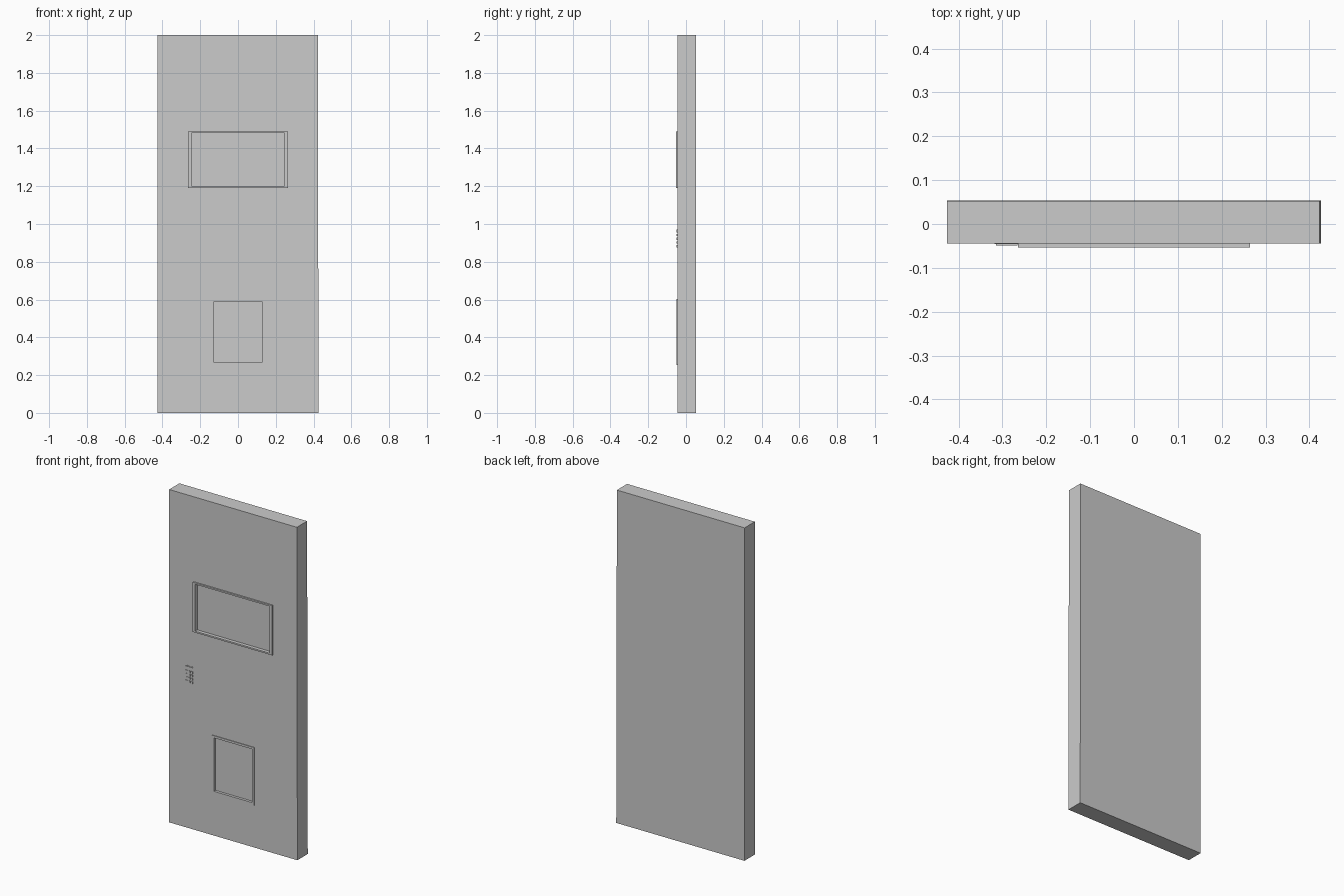
import bpy, bmesh

if "Cube" in bpy.data.objects:
    bpy.data.objects.remove(bpy.data.objects["Cube"])

FRONT, BACK, HALF_W, HEIGHT = -0.045, 0.054, 0.426, 2.0


def make_object(name, bm):
    bmesh.ops.recalc_face_normals(bm, faces=bm.faces)
    mesh = bpy.data.meshes.new(name)
    bm.to_mesh(mesh)
    bm.free()
    obj = bpy.data.objects.new(name, mesh)
    bpy.context.collection.objects.link(obj)
    return obj


def box(name, x0, x1, y0, y1, z0, z1):
    bm = bmesh.new()
    bmesh.ops.create_cube(bm, size=1)
    for v in bm.verts:
        v.co = (x1 if v.co.x > 0 else x0,
                y1 if v.co.y > 0 else y0,
                z1 if v.co.z > 0 else z0)
    return make_object(name, bm)


def frame(name, outer, inner, y_front):
    """Rectangular ring standing proud of the door face."""
    bm = bmesh.new()

    def ring(rect, y):
        x0, x1, z0, z1 = rect
        return [bm.verts.new((x, y, z)) for x, z in
                ((x0, z0), (x1, z0), (x1, z1), (x0, z1))]

    loops = [ring(outer, FRONT), ring(outer, y_front),
             ring(inner, y_front), ring(inner, FRONT)]
    for a, b in zip(loops, loops[1:] + loops[:1]):
        for i in range(4):
            j = (i + 1) % 4
            bm.faces.new((a[i], a[j], b[j], b[i]))
    return make_object(name, bm)


def recess(slab, inner, depth):
    """Sink a panel into the front of the slab."""
    x0, x1, z0, z1 = inner
    cutter = box("recess_cutter", x0, x1, FRONT - 0.1, FRONT + depth, z0, z1)
    cutter.hide_render = True
    mod = slab.modifiers.new("recess", 'BOOLEAN')
    mod.operation, mod.solver, mod.object = 'DIFFERENCE', 'EXACT', cutter
    bpy.context.view_layer.objects.active = slab
    bpy.ops.object.modifier_apply(modifier=mod.name)
    bpy.data.objects.remove(cutter)


# Door slab, very slightly drawn in along its top right and top back edges
slab = box("door_slab", -HALF_W, HALF_W, FRONT, BACK, 0, HEIGHT)
for v in slab.data.vertices:
    if v.co.z > 1:
        if v.co.x > 0:
            v.co.x -= 0.003
        if v.co.y > 0:
            v.co.y -= 0.002

# Viewing window: frame and sunken pane
window_inner = (-0.247, 0.247, 1.20, 1.481)
frame("window_frame", (-0.264, 0.264, 1.191, 1.49), window_inner, -0.054)
recess(slab, window_inner, 0.012)

# Lower hatch: frame and sunken panel
hatch_inner = (-0.126, 0.126, 0.268, 0.589)
frame("hatch_frame", (-0.142, 0.142, 0.254, 0.602), hatch_inner, -0.049)
recess(slab, hatch_inner, 0.012)

# Keypad: thin plate, display bar and a grid of buttons
box("keypad_plate", -0.318, -0.263, FRONT - 0.001, FRONT, 0.87, 0.976)
box("keypad_display", -0.315, -0.266, FRONT - 0.004, FRONT - 0.001, 0.955, 0.972)
for row in range(4):
    for col in range(3):
        x, z = -0.308 + col * 0.0175, 0.882 + row * 0.02
        box("keypad_button", x - 0.006, x + 0.006,
            FRONT - 0.004, FRONT - 0.001, z - 0.006, z + 0.006)
